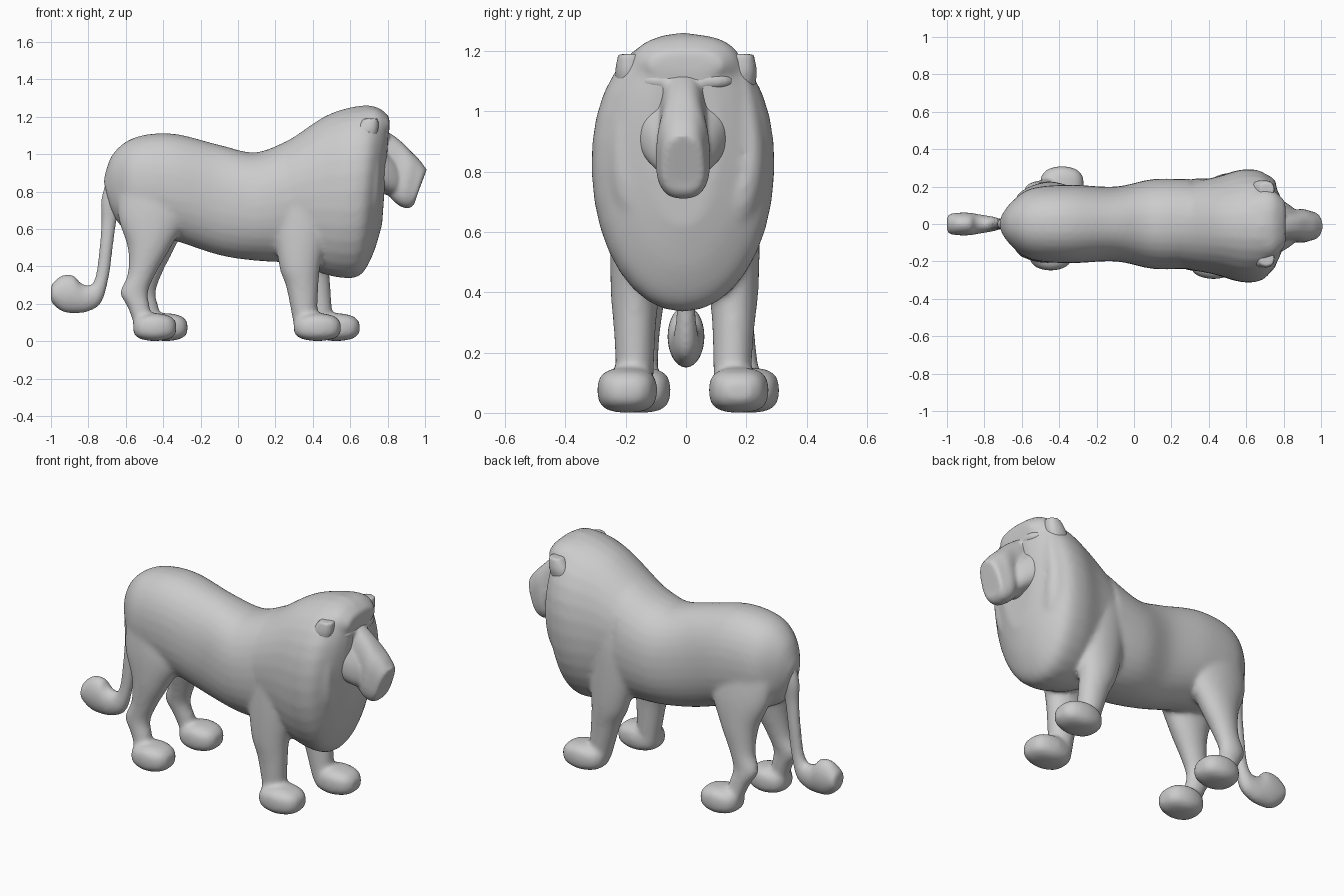
import bpy, bmesh
from math import sin, cos, pi, copysign
from mathutils import Vector

cube = bpy.data.objects.get("Cube")
if cube:
    bpy.data.objects.remove(cube, do_unlink=True)

tone = 0.6
grey = bpy.data.materials.new("stone_grey")
grey.use_nodes = True
grey.diffuse_color = (tone, tone, tone, 1)
grey.node_tree.nodes["Principled BSDF"].inputs["Base Color"].default_value = grey.diffuse_color

SIDES = 32
STEPS = 6
MIRROR = {"left": 1, "right": -1}


def upright(x, top, bottom, half, lean=0):
    """Standing cross-section; lean pushes its top forward and its bottom back."""
    return (x + lean, top, x - lean, bottom, half, 0)


def level(z, front, back, half, y=0):
    """Lying cross-section, as used along a limb."""
    return (front, z, back, z, half, y)


def spline(a, b, c, d, t):
    """Catmull-Rom blend of four cross-sections."""
    return [0.5 * (2 * q + (r - p) * t + (2 * p - 5 * q + 4 * r - s) * t * t
                   + (3 * q - p - 3 * r + s) * t ** 3) for p, q, r, s in zip(a, b, c, d)]


def signed_power(value, exponent):
    return copysign(abs(value) ** exponent, value)


def loft(bm, rings, power=2.0, egg=0.0, shift=0.0):
    """Skin the cross-sections, closed at both ends; egg widens the first edge."""
    last = len(rings) - 1
    dense = []
    for i in range(last):
        quad = [rings[max(0, min(last, i + k))] for k in (-1, 0, 1, 2)]
        dense += [spline(*quad, step / STEPS) for step in range(STEPS)]
    dense.append(rings[last])
    loops = []
    for x1, z1, x2, z2, half, y in dense:
        loop = []
        for k in range(SIDES):
            angle = 2 * pi * k / SIDES
            u = signed_power(sin(angle), 2 / power)
            v = signed_power(cos(angle), 2 / power) * (1 + egg * u)
            loop.append(bm.verts.new(((x1 + x2 + u * (x1 - x2)) / 2, shift + y + v * half,
                                      (z1 + z2 + u * (z1 - z2)) / 2)))
        loops.append(loop)
    for p, q in zip(loops, loops[1:]):
        for k in range(SIDES):
            j = (k + 1) % SIDES
            bm.faces.new((p[k], p[j], q[j], q[k]))
    bm.faces.new(loops[0])
    bm.faces.new(loops[-1])


def blob(bm, centre, radii):
    made = bmesh.ops.create_uvsphere(bm, u_segments=20, v_segments=12, radius=1)["verts"]
    for vert in made:
        vert.co = Vector(centre) + Vector(r * c for r, c in zip(radii, vert.co))


def leg(bm, rings, slide, hip, foot):
    """Slide a leg forward and sideways, more so towards the foot."""
    placed = []
    for x1, z1, x2, z2, half, y in rings:
        drop = max(0, 1 - (z1 + z2) / 1.6)
        placed.append((x1 + slide * drop, z1, x2 + slide * drop, z2, half,
                       hip + (foot - hip) * drop))
    loft(bm, placed)


def paw(bm, back, front, half, y):
    """Rounded pad, fullest halfway along."""
    rings = []
    for t in (0, .15, .5, .85, 1):
        fat = max(.4, (1 - abs(2 * t - 1) ** 3) ** .5)
        rings.append(upright(back + (front - back) * t, .07 + .08 * fat, .07 - .07 * fat, half * fat))
    loft(bm, rings, power=2.8, shift=y)


def finish(bm, name, voxel=0.009, smooth=6):
    """Fuse the volumes into one soft skin."""
    bmesh.ops.recalc_face_normals(bm, faces=bm.faces)
    mesh = bpy.data.meshes.new(name)
    bm.to_mesh(mesh)
    bm.free()
    mesh.materials.append(grey)
    obj = bpy.data.objects.new(name, mesh)
    bpy.context.collection.objects.link(obj)
    skin = obj.modifiers.new("fuse", 'REMESH')
    skin.mode = 'VOXEL'
    skin.voxel_size = voxel
    skin.use_smooth_shade = True
    soft = obj.modifiers.new("soften", 'SMOOTH')
    soft.factor = 0.5
    soft.iterations = smooth


# Torso from rump to shoulder
body = bmesh.new()
loft(body, [
    upright(-.7, .86, .7, .05, lean=-.02), upright(-.65, 1, .62, .12, lean=-.02),
    upright(-.55, 1.09, .58, .19), upright(-.35, 1.11, .54, .21), upright(-.1, 1.05, .46, .2),
    upright(.1, 1.01, .43, .24), upright(.3, 1.09, .42, .24)], power=2.2)

# Mane, flaring round the face
loft(body, [
    upright(.14, .98, .5, .19, lean=-.04), upright(.28, 1.08, .45, .23),
    upright(.43, 1.2, .38, .26, lean=.03), upright(.57, 1.25, .34, .3, lean=.03),
    upright(.68, 1.26, .35, .29, lean=.03), upright(.75, 1.23, .46, .21, lean=.03),
    upright(.79, 1.18, .62, .12, lean=.02)], power=2.1, egg=.06, shift=-.01)

# Crown and side locks that frame the face
loft(body, [upright(.52, 1.22, 1, .15), upright(.64, 1.25, 1, .19),
            upright(.74, 1.25, 1.08, .18), upright(.81, 1.2, 1.12, .12)], power=2.6, egg=-.12)
for s in MIRROR.values():
    loft(body, [level(1.15, .74, .62, .03, s * .18), level(1, .76, .6, .05, s * .2),
                level(.85, .76, .58, .06, s * .21), level(.7, .75, .58, .07, s * .18),
                level(.55, .7, .58, .07, s * .12)])

# Legs and paws; the left pair stands a little ahead
hind = [level(.98, -.38, -.56, .05), level(.82, -.31, -.63, .08), level(.66, -.28, -.64, .09),
        level(.5, -.36, -.59, .08), level(.36, -.44, -.59, .06), level(.26, -.48, -.63, .05),
        level(.18, -.47, -.59, .05), level(.07, -.45, -.55, .05)]
fore = [level(.95, .44, .28, .04), level(.78, .49, .22, .07), level(.6, .48, .2, .08),
        level(.4, .44, .22, .08), level(.28, .43, .26, .07), level(.07, .42, .3, .06)]
for s, hind_slide, hind_y, fore_slide, fore_y in ((-1, 0, -.15, 0, -.17), (1, .06, .21, .1, .15)):
    leg(body, hind, hind_slide, s * .11, hind_y)
    paw(body, hind_slide - .56, hind_slide - .33, .1, hind_y)
    leg(body, fore, fore_slide, s * .17, fore_y)
    paw(body, fore_slide + .3, fore_slide + .55, .1, fore_y + s * .025)
finish(body, "body", voxel=.012, smooth=13)

# Head: bridge and blunt muzzle, tapering cheeks, brow
head = bmesh.new()
loft(head, [
    upright(.71, 1.16, .8, .08), upright(.8, 1.12, .78, .08), upright(.85, 1.07, .75, .08, lean=.02),
    upright(.9, 1.01, .72, .09, lean=.03), upright(.94, .97, .71, .08, lean=.03),
    upright(.97, .93, .73, .07, lean=.03), upright(.98, .92, .76, .05, lean=.03)],
    power=2.7, egg=-.08, shift=-.01)
loft(head, [upright(.68, 1.06, .8, .15), upright(.76, 1.05, .8, .15),
            upright(.82, 1, .78, .12), upright(.86, .95, .78, .09)], power=2.4, shift=-.01)
for s in MIRROR.values():
    blob(head, (.76, s * .075, 1.1), (.05, .085, .035))
finish(head, "head", smooth=8)

# Ears
for label, s in MIRROR.items():
    ear = bmesh.new()
    loft(ear, [level(1.02, .71, .63, .02), level(1.07, .73, .62, .04),
               level(1.13, .75, .63, .05), level(1.19, .75, .67, .04)], power=2.4, shift=s * .185)
    finish(ear, label + "_ear")

# Tail with a round tuft
tail = bmesh.new()
loft(tail, [
    level(.9, -.69, -.6, .04), level(.76, -.73, -.62, .04), level(.64, -.73, -.65, .03),
    level(.5, -.74, -.67, .03), level(.35, -.76, -.69, .03),
    upright(-.76, .3, .21, .04, lean=-.03), upright(-.82, .31, .16, .05, lean=-.02),
    upright(-.88, .35, .15, .06), upright(-.94, .35, .16, .06), upright(-.99, .31, .2, .05),
    upright(-1, .28, .23, .02)])
finish(tail, "tail", smooth=4)
